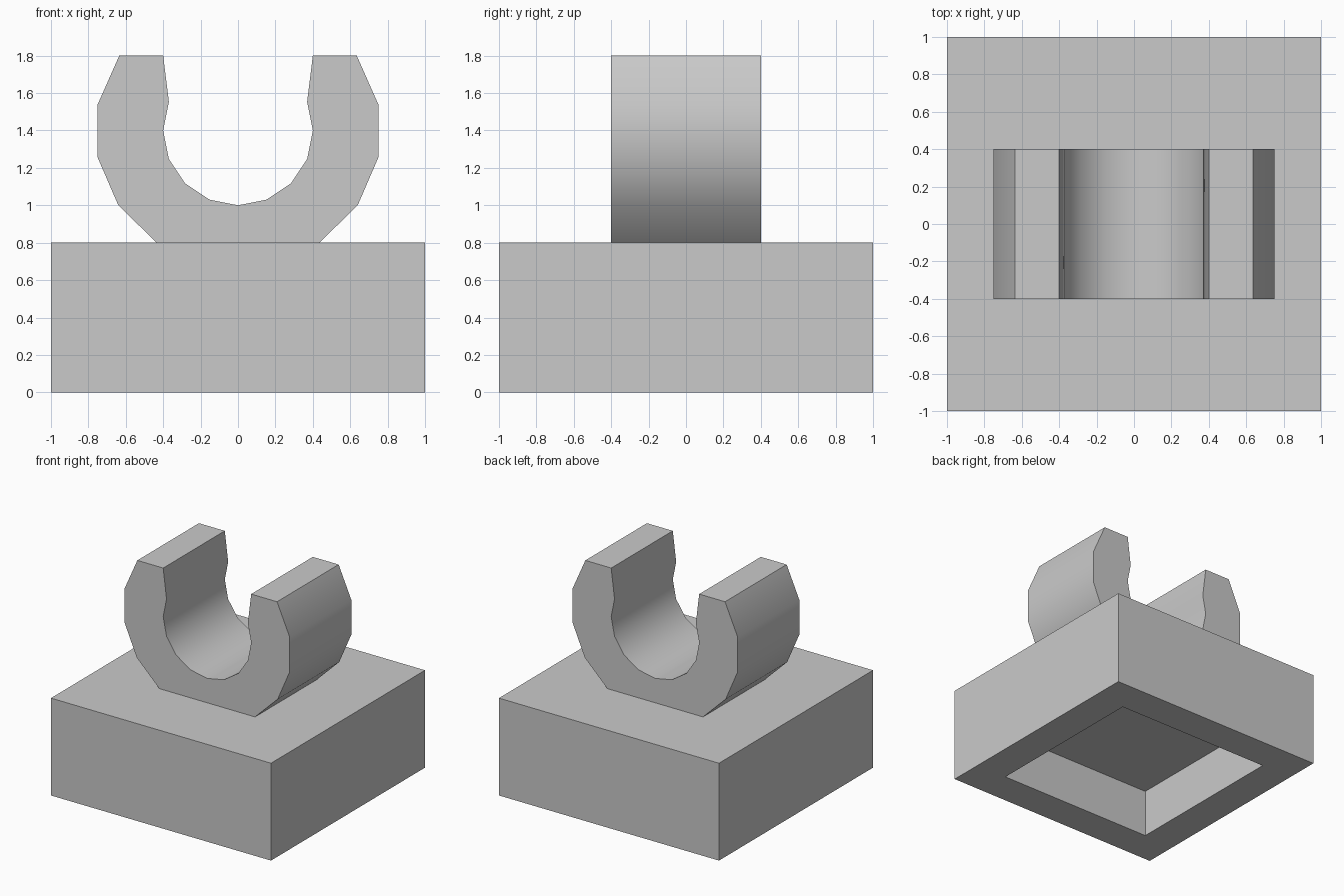
import bpy, bmesh, math

cube = bpy.data.objects.get("Cube")
if cube:
    bpy.data.objects.remove(cube, do_unlink=True)

GREY = (0.59, 0.59, 0.59, 1)
grey = bpy.data.materials.new("light_grey_plastic")
grey.use_nodes = True
grey.diffuse_color = GREY
grey.node_tree.nodes["Principled BSDF"].inputs["Base Color"].default_value = GREY


def add_object(name, bm):
    bmesh.ops.recalc_face_normals(bm, faces=bm.faces)
    mesh = bpy.data.meshes.new(name)
    bm.to_mesh(mesh)
    bm.free()
    mesh.materials.append(grey)
    obj = bpy.data.objects.new(name, mesh)
    bpy.context.collection.objects.link(obj)
    return obj


# Square base block with a straight-walled square socket sunk into its underside
bm = bmesh.new()
bmesh.ops.create_cube(bm, size=2)
bmesh.ops.scale(bm, vec=(1, 1, 0.4), verts=bm.verts)
bmesh.ops.translate(bm, vec=(0, 0, 0.4), verts=bm.verts)
bm.normal_update()
bottom = min(bm.faces, key=lambda f: f.calc_center_median().z)
bmesh.ops.inset_region(bm, faces=[bottom], thickness=0.4)
socket = bmesh.ops.extrude_discrete_faces(bm, faces=[bottom])["faces"][0]
bmesh.ops.translate(bm, vec=(0, 0, 0.4), verts=socket.verts)
add_object("base_block", bm)

# Open clip: right half of the profile, outside going up, then the bore going down
half = [(0.435, 0.8), (0.64, 1.0), (0.75, 1.255), (0.75, 1.54), (0.635, 1.8), (0.4, 1.8)]
for step in range(1, -5, -1):
    a = step * math.pi / 8
    half.append((0.4 * math.cos(a), 1.4 + 0.4 * math.sin(a)))
profile = half + [(-x, z) for x, z in reversed(half[:-1])]

bm = bmesh.new()
front = bm.faces.new([bm.verts.new((x, -0.4, z)) for x, z in profile])
result = bmesh.ops.extrude_face_region(bm, geom=[front], use_keep_orig=True)
moved = [v for v in result["geom"] if isinstance(v, bmesh.types.BMVert)]
bmesh.ops.translate(bm, vec=(0, 0.8, 0), verts=moved)
clip = add_object("clip", bm)

# Smooth the curved walls, keep the corners crisp
bpy.ops.object.select_all(action='DESELECT')
clip.select_set(True)
bpy.context.view_layer.objects.active = clip
bpy.ops.object.shade_smooth_by_angle(angle=math.radians(30))
